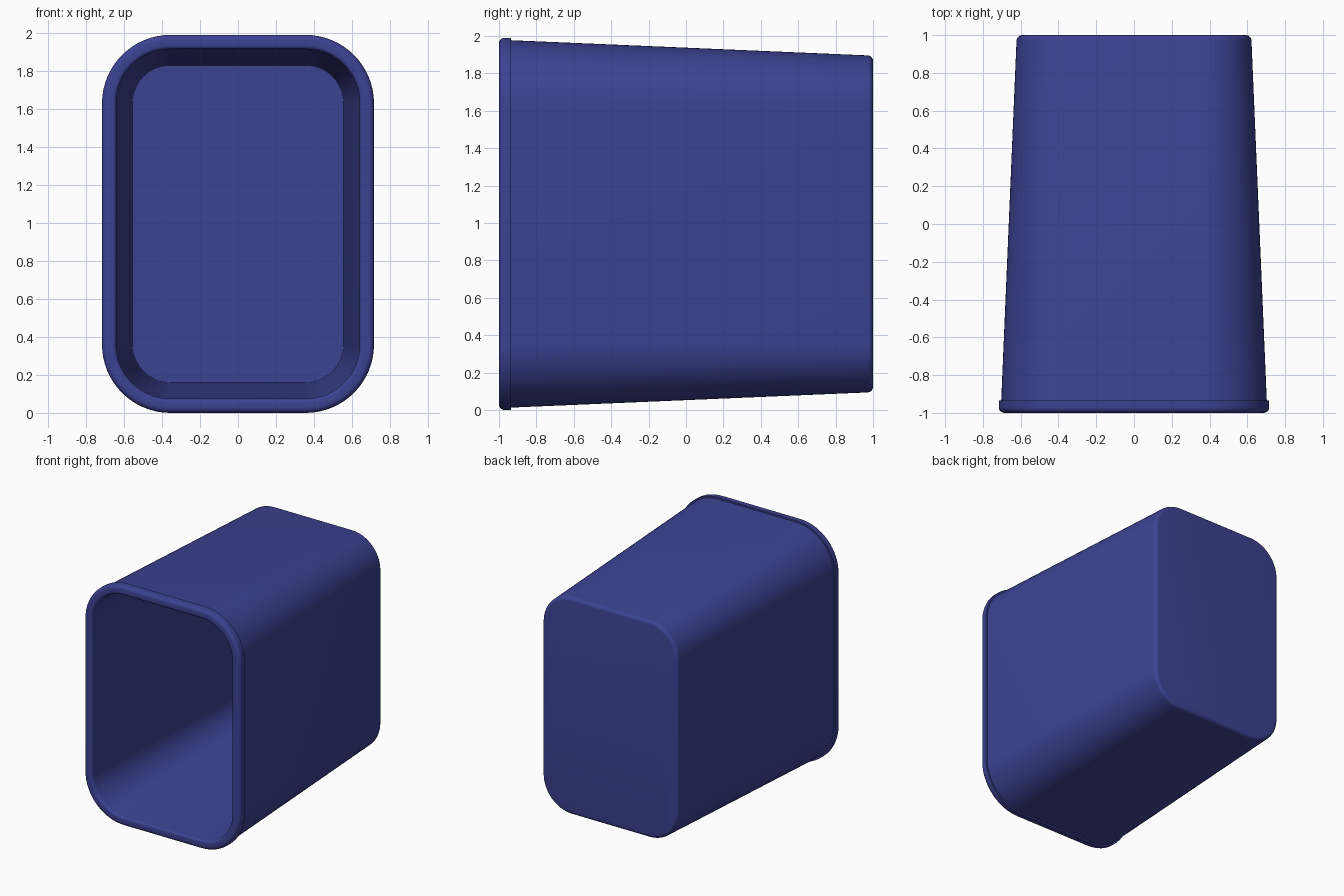
import bpy, bmesh, math

if "Cube" in bpy.data.objects:
    bpy.data.objects.remove(bpy.data.objects["Cube"])

CORE_X, CORE_Z, MID_Z = 0.356, 0.635, 0.995   # corner-arc centres, height of axis
SEG = 16                                      # steps per rounded corner


def arc(cy, cr, rad, a0, a1, n=5):
    """Quarter-round points in the (y, offset) profile plane."""
    return [(cy + rad * math.cos(math.radians(a0 + (a1 - a0) * i / n)),
             cr + rad * math.sin(math.radians(a0 + (a1 - a0) * i / n)))
            for i in range(n + 1)]


def ring(bm, y, r):
    """Rounded rectangle: the core rectangle grown outwards by r."""
    verts = []
    for k, (sx, sz) in enumerate(((1, 1), (-1, 1), (-1, -1), (1, -1))):
        for i in range(SEG + 1):
            a = math.pi / 2 * (k + i / SEG)
            verts.append(bm.verts.new((sx * CORE_X + r * math.cos(a), y,
                                       MID_Z + sz * CORE_Z + r * math.sin(a))))
    return verts


# Wall profile from outer back, over the rim, to the inside floor
profile = arc(0.97, 0.236, 0.03, 0, 90)           # rounded back edge
profile += [(-0.935, 0.347), (-0.935, 0.36)]      # tapered wall, step to the lip
profile += arc(-0.97, 0.33, 0.03, 90, 180)        # outer lip rounding
profile += arc(-0.98, 0.305, 0.02, 180, 270)      # inner lip rounding
profile += [(0.94, 0.2)]                          # inside wall down to the floor

bm = bmesh.new()
rings = [ring(bm, y, r) for y, r in profile]
for a, b in zip(rings, rings[1:]):
    n = len(a)
    for i in range(n):
        j = (i + 1) % n
        bm.faces.new((a[i], a[j], b[j], b[i]))
bm.faces.new(rings[0])       # back of the bin
bm.faces.new(rings[-1])      # inside floor
bmesh.ops.recalc_face_normals(bm, faces=bm.faces)

mesh = bpy.data.meshes.new("bin_body")
bm.to_mesh(mesh)
bm.free()
body = bpy.data.objects.new("bin_body", mesh)
bpy.context.collection.objects.link(body)

# Blue plastic
mat = bpy.data.materials.new("blue_plastic")
mat.diffuse_color = (0.045, 0.055, 0.29, 1)
mat.use_nodes = True
mat.node_tree.nodes["Principled BSDF"].inputs["Base Color"].default_value = mat.diffuse_color
mesh.materials.append(mat)

bpy.context.view_layer.objects.active = body
body.select_set(True)
bpy.ops.object.shade_smooth_by_angle(angle=math.radians(30))
